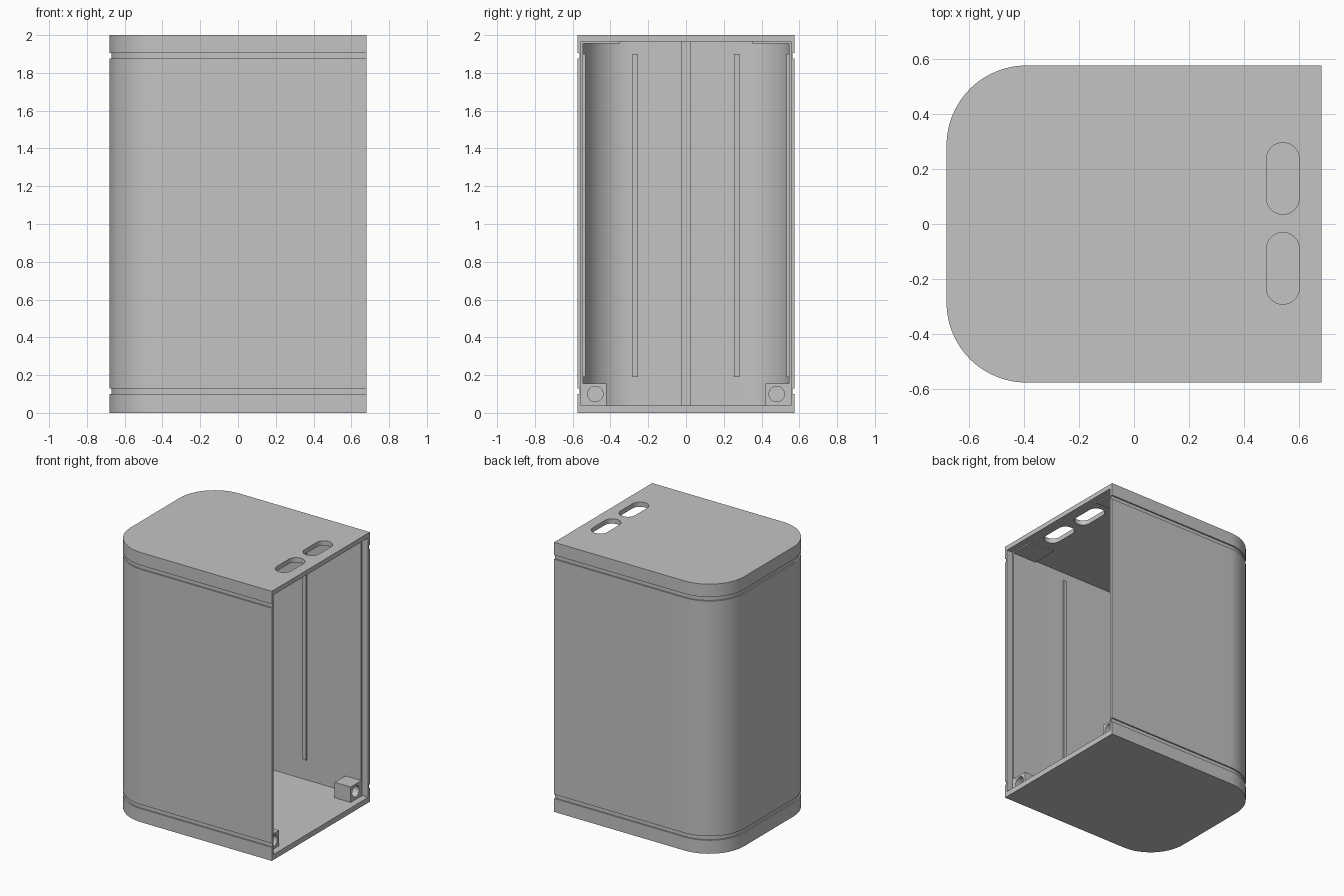
import bpy, bmesh, math

if "Cube" in bpy.data.objects:
    bpy.data.objects.remove(bpy.data.objects["Cube"])

HX, HY, R = 0.68, 0.575, 0.29
WALL, FLOOR, CEIL = 0.03, 0.04, 1.965
SHOULDER = 0.63

grey = bpy.data.materials.new("plain_grey")
grey.use_nodes = True
colour = (0.55, 0.55, 0.55, 1)
grey.diffuse_color = colour
grey.node_tree.nodes["Principled BSDF"].inputs["Base Color"].default_value = colour


def finish(bm, name):
    bmesh.ops.recalc_face_normals(bm, faces=bm.faces)
    mesh = bpy.data.meshes.new(name)
    bm.to_mesh(mesh)
    bm.free()
    mesh.materials.append(grey)
    obj = bpy.data.objects.new(name, mesh)
    bpy.context.collection.objects.link(obj)
    return obj


def activate(obj):
    bpy.ops.object.select_all(action='DESELECT')
    obj.select_set(True)
    bpy.context.view_layer.objects.active = obj


def outline(inset, x_end, steps=24):
    """Plan outline: square at +x, rounded at -x."""
    r, cx, cy = R - inset, R - HX, HY - R
    pts = [(x_end, -HY + inset), (x_end, HY - inset)]
    for sign, start in ((1, math.pi / 2), (-1, math.pi)):
        for i in range(steps + 1):
            a = start + i / steps * math.pi / 2
            pts.append((cx + r * math.cos(a), sign * cy + r * math.sin(a)))
    return pts


def loft(name, levels, x_end):
    """Solid skinned through (height, inset) levels."""
    bm = bmesh.new()
    rings = [[bm.verts.new((x, y, z)) for x, y in outline(d, x_end)]
             for z, d in levels]
    for low, high in zip(rings, rings[1:]):
        for i in range(len(low)):
            j = (i + 1) % len(low)
            bm.faces.new((low[i], low[j], high[j], high[i]))
    bm.faces.new(rings[0][::-1])
    bm.faces.new(rings[-1])
    return finish(bm, name)


def box(name, x, y, z):
    bm = bmesh.new()
    bmesh.ops.create_cube(bm, size=1)
    for v in bm.verts:
        for k, (a, b) in enumerate((x, y, z)):
            v.co[k] = (a + b) / 2 + v.co[k] * (b - a)
    return finish(bm, name)


def prism(name, pts, axis_vec, depth):
    """Extrude a planar outline along a vector."""
    bm = bmesh.new()
    face = bm.faces.new([bm.verts.new(p) for p in pts])
    out = bmesh.ops.extrude_face_region(bm, geom=[face])
    verts = [g for g in out["geom"] if isinstance(g, bmesh.types.BMVert)]
    bmesh.ops.translate(bm, verts=verts, vec=[c * depth for c in axis_vec])
    return finish(bm, name)


def cut(obj, cutter):
    cutter.hide_render = True
    mod = obj.modifiers.new("cut", 'BOOLEAN')
    mod.operation, mod.solver, mod.object = 'DIFFERENCE', 'EXACT', cutter
    activate(obj)
    bpy.ops.object.modifier_apply(modifier=mod.name)
    bpy.data.objects.remove(cutter)


def smooth(obj):
    activate(obj)
    bpy.ops.object.shade_smooth_by_angle(angle=math.radians(30))


# Outer shell with two shallow grooves running round it
levels = [(0, 0)]
for low, high in ((0.1, 0.13), (1.875, 1.905)):
    levels += [(low, 0), (low, 0.01), (high, 0.01), (high, 0)]
levels.append((2, 0))
shell = loft("shell", levels, HX)

# Hollow interior, open at +x, with a rebate round the opening
cut(shell, loft("cavity", [(FLOOR, WALL), (CEIL, WALL)], 0.8))
cut(shell, box("rebate", (SHOULDER, 0.8), (-0.555, 0.555), (FLOOR, CEIL)))

# Two rounded slots through the top
for cy in (-0.161, 0.165):
    pts = []
    for i in range(34):
        half = i // 17
        a = math.pi * (half + (i % 17) / 16)
        pts.append((0.54 + 0.06 * math.cos(a),
                    cy + (-0.07 if half else 0.07) + 0.06 * math.sin(a), 1.9))
    cut(shell, prism("slot", pts, (0, 0, 1), 0.2))
smooth(shell)

# Ribs on the end wall
inner_x = -HX + WALL
box("centre_rib", (inner_x - 0.005, inner_x + 0.012), (-0.024, 0.024), (FLOOR, CEIL))
for side, label in ((-1, "front"), (1, "back")):
    def span(a, b):
        return tuple(sorted((side * a, side * b)))

    box(label + "_end_rib", (inner_x - 0.005, inner_x + 0.012),
        span(0.255, 0.283), (0.19, 1.9))
    # Rib on the long side wall
    box(label + "_side_rib", (0.155, 0.185), span(0.533, 0.55), (0.19, 1.9))
    # Thin pad under the ceiling
    box(label + "_ceiling_pad", (0.43, SHOULDER), span(0.35, 0.55), (1.956, CEIL + 0.005))
    # Screw block on the floor with a round hole
    block = box(label + "_screw_block", (0.5, SHOULDER), span(0.42, 0.553), (FLOOR - 0.005, 0.155))
    ring = [(0.55, side * 0.48 + 0.041 * math.cos(t * math.pi / 12),
             0.1 + 0.041 * math.sin(t * math.pi / 12)) for t in range(24)]
    cut(block, prism("screw_hole", ring, (1, 0, 0), 0.2))
    smooth(block)
